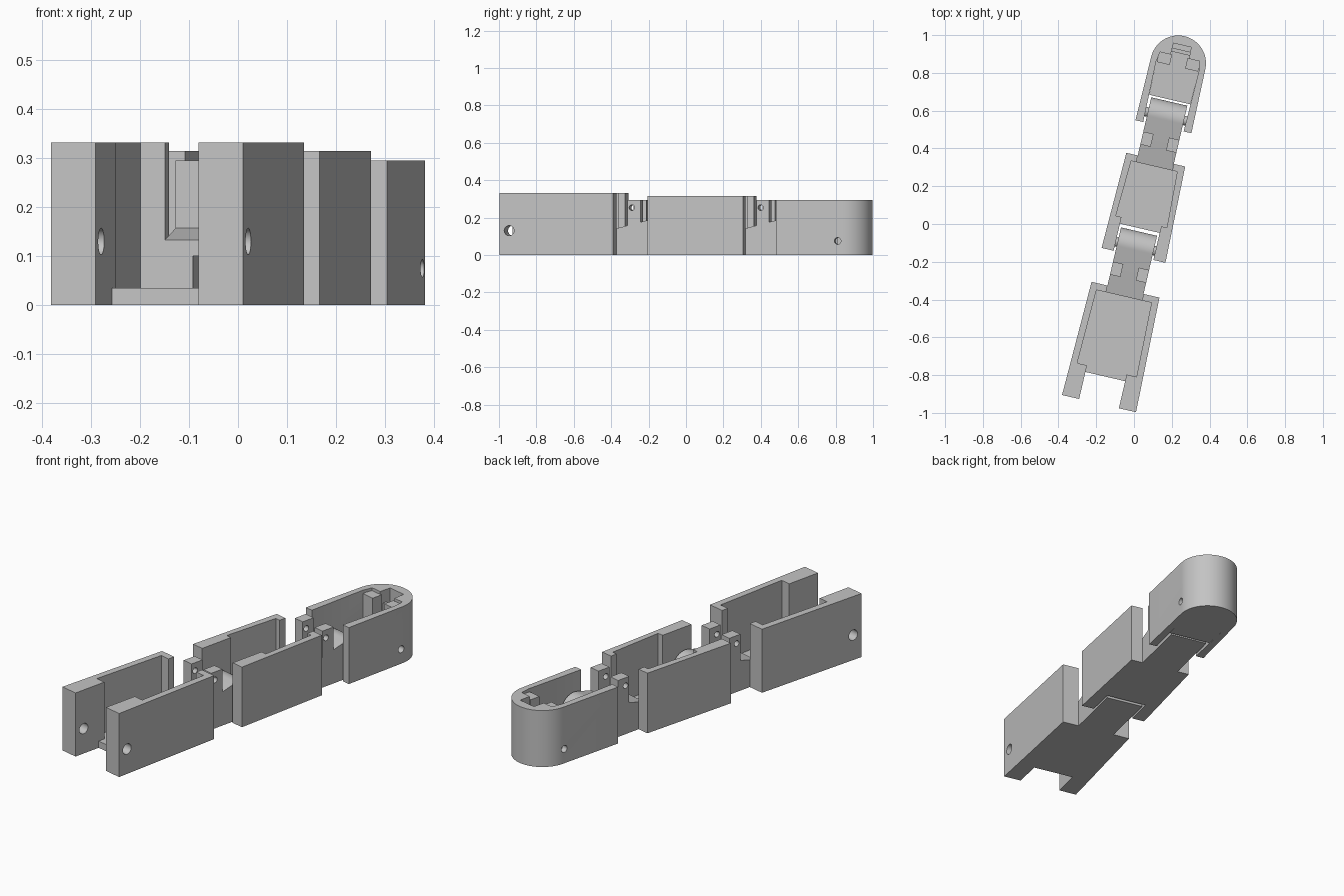
import bpy, bmesh, math
from mathutils import Matrix

cube = bpy.data.objects.get("Cube")
if cube:
    bpy.data.objects.remove(cube)

grey = bpy.data.materials.new("light_grey")
grey.use_nodes = True
GREY = (0.55, 0.55, 0.55, 1)
grey.diffuse_color = GREY
grey.node_tree.nodes["Principled BSDF"].inputs["Base Color"].default_value = GREY

# The whole finger is built along y, then turned in plan
PLACE = Matrix.Translation((0.033, -0.013, 0)) @ Matrix.Rotation(math.radians(-13.1), 4, 'Z')
FLOOR, NECK, INNER = 0.035, 0.098, 0.108


def prism(name, points, low, high, upright=False):
    """Extrude a plan outline (x, y) upward, or a side outline (y, z) along x."""
    bm = bmesh.new()
    rings = []
    for h in (low, high):
        rings.append([bm.verts.new((h, a, b) if upright else (a, b, h)) for a, b in points])
    bm.faces.new(rings[0])
    bm.faces.new(rings[1])
    n = len(points)
    for i in range(n):
        j = (i + 1) % n
        bm.faces.new((rings[0][i], rings[0][j], rings[1][j], rings[1][i]))
    bmesh.ops.recalc_face_normals(bm, faces=bm.faces)
    mesh = bpy.data.meshes.new(name)
    bm.to_mesh(mesh)
    bm.free()
    mesh.materials.append(grey)
    obj = bpy.data.objects.new(name, mesh)
    obj.matrix_world = PLACE
    bpy.context.collection.objects.link(obj)
    return obj


def arc(cx, cy, r, start, end, steps):
    angles = [math.radians(start + (end - start) * i / steps) for i in range(steps + 1)]
    return [(cx + r * math.cos(a), cy + r * math.sin(a)) for a in angles]


def rod(name, y, z, r, low=-0.5, high=0.5):
    return prism(name, arc(y, z, r, 0, 360, 32)[:-1], low, high, True)


def cut(obj, cutter):
    """Subtract the cutter, then discard it."""
    mod = obj.modifiers.new("cut", 'BOOLEAN')
    mod.operation, mod.solver, mod.object = 'DIFFERENCE', 'EXACT', cutter
    bpy.context.view_layer.objects.active = obj
    bpy.ops.object.modifier_apply(modifier=mod.name)
    bpy.data.objects.remove(cutter)


def smooth(obj):
    bpy.ops.object.select_all(action='DESELECT')
    obj.select_set(True)
    bpy.context.view_layer.objects.active = obj
    bpy.ops.object.shade_smooth_by_angle(angle=math.radians(30))


def box(name, x0, x1, y0, y1, z0, z1):
    return prism(name, [(x0, y0), (x1, y0), (x1, y1), (x0, y1)], z0, z1)


def both(half):
    """Close a right-hand outline with its mirror image."""
    return half + [(-x, y) for x, y in reversed(half)]


def segment(name, front, back, cavity, half_front, half_back, wall_front, wall_back, height, hole):
    end = back - 0.036
    side = [(half_front, front), (half_back, back), (NECK, back), (NECK, end),
            (half_back - wall_back, end), (half_front - wall_front, cavity),
            (INNER, cavity), (INNER, front)]
    for label, s in (("left", 1), ("right", -1)):
        wall = prism(f"{name}_{label}_wall", [(s * x, y) for x, y in side], 0, height)
        if hole:
            cut(wall, rod("hole_cutter", front + 0.052, 0.13, 0.027))
            smooth(wall)
    # Floor plate, narrow between the hinge cheeks
    plate = [(INNER, cavity - 0.036), (INNER, cavity),
             (half_front - wall_front, cavity), (half_back - wall_back, end)]
    prism(f"{name}_floor", both(plate), 0, FLOOR)

    # Sloped neck ending in a rounded hinge barrel, with a cord tunnel
    hinge, z, r = back + 0.236, 0.12, 0.08
    profile = [(end, 0), (end, 0.133)] + arc(hinge, z, r, 105, 0, 20) + [(hinge + r, 0)]
    neck = prism(f"{name}_neck", profile, -NECK, NECK, True)
    cut(neck, box("tunnel_cutter", -0.04, 0.04, end - 0.05, hinge + 0.2, FLOOR, 0.1))
    smooth(neck)
    rod(f"{name}_hinge_pin", hinge, z, 0.025, -INNER - 0.01, INNER + 0.01)

    # Drilled cord posts on the neck
    for label, s in (("left", 1), ("right", -1)):
        a, b = sorted((s * 0.042, s * NECK))
        post = box(f"{name}_{label}_post", a, b, back + 0.06, back + 0.13, 0.14, 0.295)
        cut(post, rod("hole_cutter", back + 0.083, 0.253, 0.015))
        smooth(post)


segment("base", -0.963, -0.344, -0.78, 0.201, 0.1845, 0.04, 0.035, 0.332, True)
segment("middle", -0.157, 0.363, 0.026, 0.1735, 0.16, 0.035, 0.035, 0.314, False)

# Fingertip shell with a cord pocket at the end
TIP, R = 0.887, 0.147
outer = [(0.152, 0.542)] + arc(0, TIP, R, 0, 180, 40) + [(-0.152, 0.542)]
cavity = [(0.11, 0.542), (0.116, 0.87), (0.107, 0.923), (0.05, 0.923), (0.048, 0.985)]
inner = [(-x, y) for x, y in cavity] + cavity[::-1]
shell = prism("tip_shell", outer + inner, 0, 0.295)
cut(shell, rod("hole_cutter", 0.88, 0.075, 0.018))
smooth(shell)
prism("tip_floor", both([(0.112, 0.69), (0.116, 0.87), (0.107, 0.923), (0.048, 0.985)]), 0, FLOOR)

# Guide blocks and cord bar inside the tip
for label, s in (("left", 1), ("right", -1)):
    a, b = sorted((s * 0.042, s * 0.112))
    box(f"tip_{label}_block", a, b, 0.868, 0.925, 0.02, 0.28)
box("tip_cord_bar", -0.05, 0.05, 0.94, 0.96, 0.19, 0.23)
